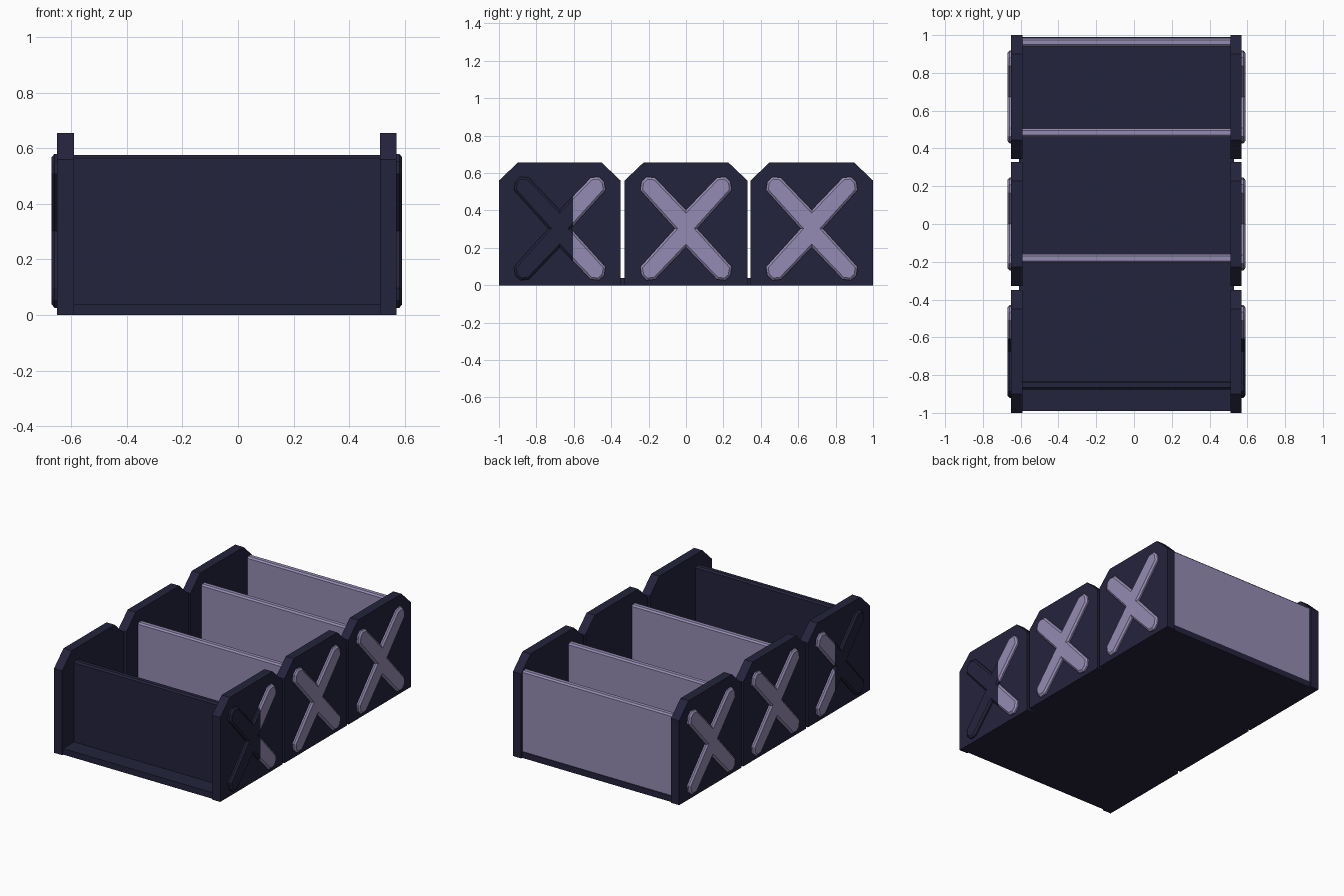
import bpy, bmesh
from mathutils import Vector

if "Cube" in bpy.data.objects:
    bpy.data.objects.remove(bpy.data.objects["Cube"])


def make_material(name, rgb):
    mat = bpy.data.materials.new(name)
    mat.use_nodes = True
    mat.diffuse_color = (*rgb, 1)
    mat.node_tree.nodes["Principled BSDF"].inputs["Base Color"].default_value = (*rgb, 1)
    return mat


navy = make_material("dark navy", (0.0176, 0.0168, 0.045))
lavender = make_material("lavender", (0.296, 0.258, 0.445))

MID_X = -0.04      # middle of the box across its width
INNER = 0.55       # half width between the side panels
OUTER = 0.61       # half width over the side panels


def finish(name, bm, *mats):
    bmesh.ops.recalc_face_normals(bm, faces=bm.faces)
    mesh = bpy.data.meshes.new(name)
    bm.to_mesh(mesh)
    bm.free()
    for mat in mats:
        mesh.materials.append(mat)
    obj = bpy.data.objects.new(name, mesh)
    bpy.context.collection.objects.link(obj)
    return obj


def slab(bm, outline, x_from, x_to):
    """Extrude a (y, z) outline along x and return the end cap."""
    base = bm.faces.new([bm.verts.new((x_from, y, z)) for y, z in outline])
    new = bmesh.ops.extrude_face_region(bm, geom=[base], use_keep_orig=True)["geom"]
    bmesh.ops.translate(bm, vec=(x_to - x_from, 0, 0),
                        verts=[g for g in new if isinstance(g, bmesh.types.BMVert)])
    bm.normal_update()
    return [g for g in new if isinstance(g, bmesh.types.BMFace)]


def profile_part(name, outline, half_width, mat):
    bm = bmesh.new()
    slab(bm, outline, MID_X - half_width, MID_X + half_width)
    return finish(name, bm, mat)


# Floor running the whole length
profile_part("floor", [(-0.99, 0), (0.99, 0), (0.99, 0.04), (-0.99, 0.04)],
             INNER + 0.02, navy)


# Cross boards with a small chamfer along the top
def board(name, y0, y1, mat):
    c = 0.01
    profile_part(name, [(y0, 0.02), (y1, 0.02), (y1, 0.575 - c), (y1 - c, 0.575),
                        (y0 + c, 0.575), (y0, 0.575 - c)], INNER + 0.01, mat)


board("front_board", -0.875, -0.83, navy)
board("front_divider", -0.205, -0.16, lavender)
board("rear_divider", 0.46, 0.505, lavender)
board("back_board", 0.94, 0.985, lavender)

# One arm of the cross, mirrored into all four quarters
ARM = [(0, 0.10), (0.165, 0.272), (0.21, 0.277), (0.238, 0.25), (0.245, 0.205), (0.06, 0)]


def cross_outline(cy, cz):
    right = ARM + [(y, -z) for y, z in ARM[-2::-1]]
    left = [(-y, z) for y, z in right[-2:0:-1]]
    return [(cy + y, cz + z) for y, z in right + left]


def side_panel(name, side, y0, y1):
    c = 0.10
    bm = bmesh.new()
    slab(bm, [(y0, 0), (y1, 0), (y1, 0.56), (y1 - c, 0.655), (y0 + c, 0.655), (y0, 0.56)],
         MID_X + side * INNER, MID_X + side * OUTER)
    finish(name, bm, navy)


def cross(name, side, cy, split=None):
    bm = bmesh.new()
    x_in, x_out = MID_X + side * (OUTER - 0.01), MID_X + side * (OUTER + 0.01)
    cap = slab(bm, cross_outline(cy, 0.303), x_in, x_out)
    bmesh.ops.recalc_face_normals(bm, faces=bm.faces)
    # Sloped rim around the raised face
    bmesh.ops.inset_region(bm, faces=cap, thickness=0.012, use_even_offset=True)
    for v in {v for f in cap for v in f.verts}:
        v.co.x += side * 0.01
    if split is not None:
        bmesh.ops.triangulate(bm, faces=[f for f in bm.faces if len(f.verts) > 4])
        bmesh.ops.bisect_plane(bm, geom=bm.verts[:] + bm.edges[:] + bm.faces[:],
                               plane_co=Vector((0, split, 0)), plane_no=Vector((0, 1, 0)))
        for f in bm.faces:
            f.material_index = 1 if f.calc_center_median().y < split else 0
    finish(name, bm, lavender, navy)


# Three panels on each side, each with a raised cross; the front cross is part dark
sections = [("front", -1.0, -0.35, -0.605), ("middle", -0.328, 0.328, None),
            ("rear", 0.345, 1.0, None)]
for label, side in (("left", 1), ("right", -1)):
    for part, y0, y1, split in sections:
        side_panel(f"{part}_{label}_panel", side, y0, y1)
        cross(f"{part}_{label}_cross", side, (y0 + y1) / 2, split)
